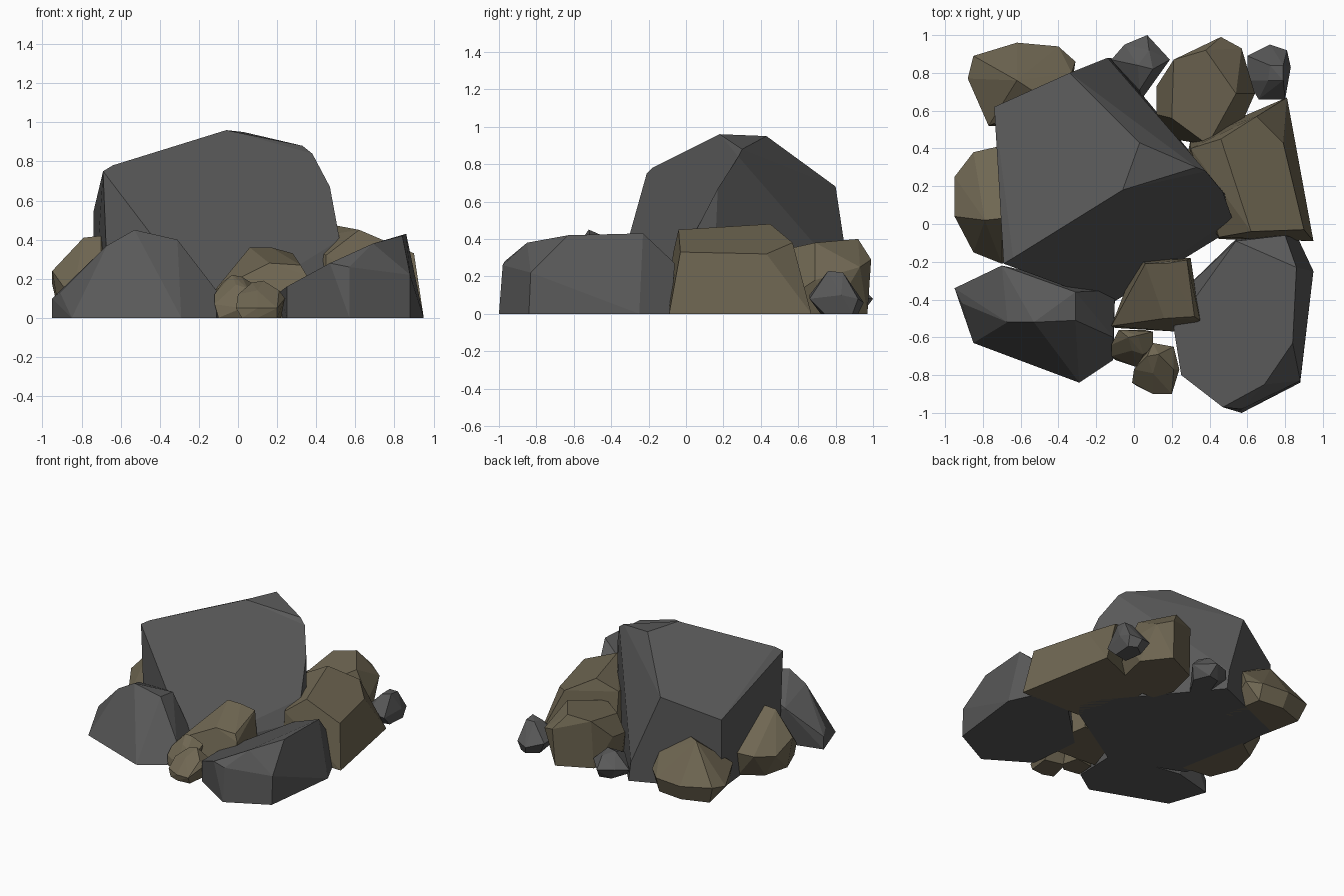
import bpy, bmesh
from math import radians


def material(name, rgb):
    m = bpy.data.materials.new(name)
    m.diffuse_color = (*rgb, 1)
    return m


GREY = material("dark_stone", (0.10, 0.10, 0.10))
BROWN = material("brown_stone", (0.16, 0.135, 0.085))


def rock(name, mat, base, upper):
    """Faceted stone: convex hull of a ground outline and a few corners."""
    bm = bmesh.new()
    for p in [(x, y, 0) for x, y in base] + upper:
        bm.verts.new(p)
    hull = bmesh.ops.convex_hull(bm, input=bm.verts[:])
    loose = set(hull["geom_interior"]) | set(hull["geom_unused"])
    bmesh.ops.delete(bm, geom=[v for v in loose if isinstance(v, bmesh.types.BMVert)], context="VERTS")
    bmesh.ops.dissolve_limit(bm, angle_limit=radians(9), verts=bm.verts[:], edges=bm.edges[:])
    bmesh.ops.recalc_face_normals(bm, faces=bm.faces[:])
    me = bpy.data.meshes.new(name)
    bm.to_mesh(me)
    bm.free()
    me.materials.append(mat)
    ob = bpy.data.objects.new(name, me)
    bpy.context.collection.objects.link(ob)


# Main boulder
rock("main_boulder", GREY,
     [(-.66, -.21), (-.12, -.42), (.45, -.07), (.52, .02), (.50, .14), (-.12, .88), (-.74, .62)],
     [(-.06, .18, .96), (.03, .43, .95), (.33, .30, .88), (.38, .28, .84), (.47, .17, .67), (.52, .03, .40),
      (.45, -.07, .21), (-.64, -.18, .78), (-.69, -.21, .75), (-.74, .62, .54), (-.34, .80, .68),
      (-.14, .88, .15)])

# Large grey stones at the front
rock("front_left_stone", GREY,
     [(-.95, -.34), (-.85, -.63), (-.29, -.84), (-.11, -.72), (-.10, -.35), (-.64, -.26)],
     [(-.53, -.52, .45), (-.31, -.51, .40), (-.31, -.36, .38), (-.67, -.52, .37), (-.70, -.22, .30),
      (-.95, -.34, .10), (-.91, -.42, .13), (-.11, -.60, .14)])
rock("front_right_stone", GREY,
     [(.25, -.80), (.57, -1.0), (.88, -.84), (.95, -.25), (.87, -.08), (.54, -.08), (.21, -.40)],
     [(.25, -.80, .16), (.47, -.97, .28), (.57, -.98, .26), (.69, -.85, .38), (.84, -.63, .42),
      (.86, -.23, .43), (.80, -.06, .27), (.54, -.09, .27), (.21, -.55, .13), (.88, -.83, .22)])

# Brown stones around the boulder
rock("east_stone", BROWN,
     [(.81, .67), (.95, -.09), (.45, -.08), (.25, .20), (.30, .45)],
     [(.62, -.04, .45), (.46, .45, .48), (.65, .57, .38), (.90, -.03, .33), (.79, .43, .32),
      (.30, .40, .40), (.45, -.07, .32)])
rock("north_stone", BROWN,
     [(.20, .85), (.45, .97), (.60, .78), (.52, .42), (.20, .45), (.14, .60)],
     [(.21, .87, .37), (.38, .92, .40), (.54, .69, .38), (.39, .42, .32), (.20, .56, .32),
      (.46, .99, .29), (.46, .98, .10), (.12, .73, .22), (.12, .58, .20), (.64, .69, .18), (.57, .93, .25)])
rock("north_west_stone", BROWN,
     [(-.80, .85), (-.60, .92), (-.40, .90), (-.35, .60), (-.73, .52)],
     [(-.62, .76, .40), (-.45, .65, .38), (-.85, .89, .14), (-.62, .96, .12), (-.40, .94, .12),
      (-.31, .86, .14), (-.33, .80, .25), (-.88, .77, .12), (-.77, .52, .18)])
rock("west_stone", BROWN,
     [(-.91, .05), (-.86, .25), (-.70, .36), (-.60, -.18), (-.83, -.15)],
     [(-.79, .02, .41), (-.70, .03, .42), (-.95, .25, .17), (-.95, .04, .24), (-.85, .38, .19),
      (-.72, .41, .20), (-.70, -.21, .13), (-.85, -.15, .10)])
rock("front_stone", BROWN,
     [(-.10, -.55), (.23, -.57), (.35, -.51), (.30, -.18), (.02, -.18)],
     [(.06, -.21, .36), (.17, -.21, .36), (.28, -.19, .33), (.32, -.49, .27), (.16, -.50, .28),
      (-.03, -.36, .26), (.35, -.51, .22), (-.12, -.54, .14)])

# Small pebbles
rock("back_pebble", GREY,
     [(-.05, .78), (0, .92), (.09, .94), (.14, .82), (.04, .66)],
     [(-.12, .87, .08), (.07, 1.0, .08), (.19, .87, .09), (.03, .71, .12), (-.05, .95, .09),
      (.02, .84, .18), (.10, .82, .18), (.08, .92, .16)])
rock("back_right_pebble", GREY,
     [(.68, .72), (.66, .86), (.74, .92), (.80, .89), (.79, .74)],
     [(.60, .89, .10), (.72, .95, .06), (.81, .92, .08), (.83, .83, .10), (.80, .66, .08),
      (.66, .66, .10), (.60, .76, .10), (.71, .76, .21), (.79, .76, .23), (.79, .84, .22), (.72, .84, .22)])
rock("front_pebble_a", BROWN,
     [(-.10, -.72), (.03, -.74), (.08, -.68), (.05, -.56), (-.09, -.58)],
     [(-.12, -.64, .12), (-.08, -.56, .18), (.10, -.57, .16), (.10, -.66, .13), (.02, -.59, .21),
      (-.03, -.60, .22), (.05, -.69, .15), (-.01, -.67, .17), (.02, -.76, .05), (-.12, -.70, .07)])
rock("front_pebble_b", BROWN,
     [(.02, -.86), (.10, -.89), (.20, -.88), (.22, -.72), (.06, -.68)],
     [(-.01, -.84, .05), (.10, -.90, .05), (.20, -.90, .05), (.24, -.77, .10), (.21, -.65, .11),
      (.10, -.63, .13), (0, -.77, .12), (.07, -.70, .18), (.13, -.69, .19), (.21, -.77, .14), (.10, -.79, .14)])
